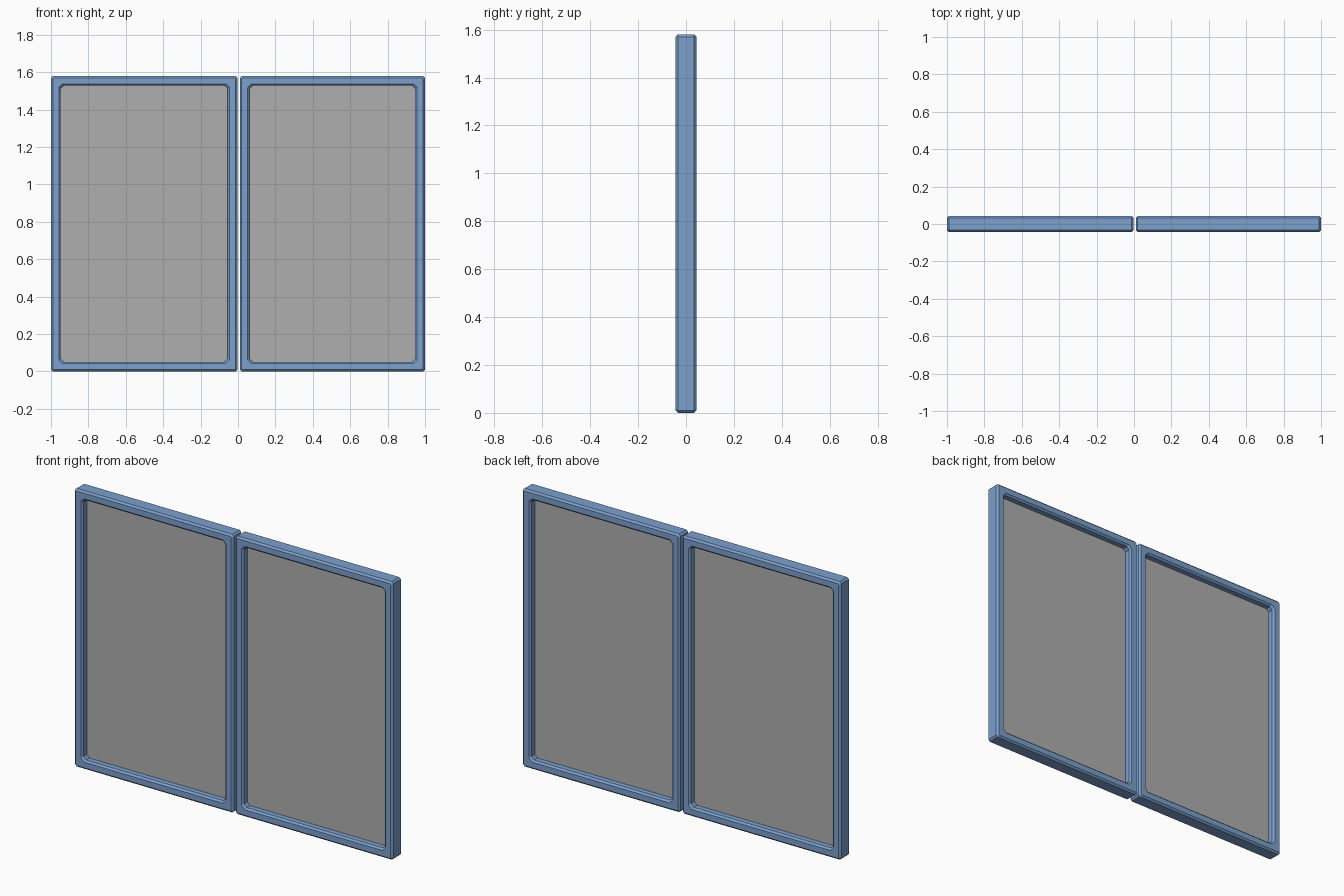
import bpy
import bmesh

cube = bpy.data.objects.get("Cube")
if cube:
    bpy.data.objects.remove(cube, do_unlink=True)

HEIGHT = 1.58
HALF_DEPTH = 0.043
BEVEL = 0.01
BAR = 0.052       # frame bar width


def make_material(name, rgb):
    mat = bpy.data.materials.new(name)
    mat.use_nodes = True
    color = (*rgb, 1)
    mat.diffuse_color = color
    mat.node_tree.nodes["Principled BSDF"].inputs["Base Color"].default_value = color
    return mat


def cut_rectangle(x0, x1, z0, z1, c):
    """Rectangle outline with its four corners cut off by c."""
    return [(x0 + c, z0), (x1 - c, z0), (x1, z0 + c), (x1, z1 - c),
            (x1 - c, z1), (x0 + c, z1), (x0, z1 - c), (x0, z0 + c)]


def finish(name, bm, mat):
    bmesh.ops.recalc_face_normals(bm, faces=bm.faces)
    mesh = bpy.data.meshes.new(name)
    bm.to_mesh(mesh)
    bm.free()
    mesh.materials.append(mat)
    obj = bpy.data.objects.new(name, mesh)
    bpy.context.collection.objects.link(obj)


def window_frame(name, x0, x1, mat):
    # Bar cross-section: inset from the outside, depth, corner cut
    d, e = HALF_DEPTH, HALF_DEPTH - BEVEL
    front = [(0, -e, 0.01), (BEVEL, -d, 0.006),
             (BAR - BEVEL, -d, 0.02), (BAR, -e, 0.016)]
    section = front + [(i, -y, c) for i, y, c in reversed(front)]
    bm = bmesh.new()
    rings = [[bm.verts.new((x, y, z)) for x, z in
              cut_rectangle(x0 + i, x1 - i, i, HEIGHT - i, c)]
             for i, y, c in section]
    for k, ring in enumerate(rings):
        following = rings[(k + 1) % len(rings)]
        for j in range(len(ring)):
            n = (j + 1) % len(ring)
            bm.faces.new((ring[j], ring[n], following[n], following[j]))
    finish(name, bm, mat)


def window_pane(name, x0, x1, mat):
    # Thin sheet set into the middle of the frame
    i = BAR - BEVEL
    bm = bmesh.new()
    bmesh.ops.create_cube(bm, size=1)
    bmesh.ops.scale(bm, verts=bm.verts, vec=(x1 - x0 - 2 * i, 0.006, HEIGHT - 2 * i))
    bmesh.ops.translate(bm, verts=bm.verts, vec=((x0 + x1) / 2, 0, HEIGHT / 2))
    finish(name, bm, mat)


blue = make_material("frame blue", (0.2, 0.35, 0.61))
grey = make_material("pane grey", (0.43, 0.43, 0.43))

# Two framed panes side by side with a narrow gap
for side, x0, x1 in (("right", -1.0, -0.003), ("left", 0.01, 1.0)):
    window_frame(side + "_frame", x0, x1, blue)
    window_pane(side + "_pane", x0, x1, grey)
